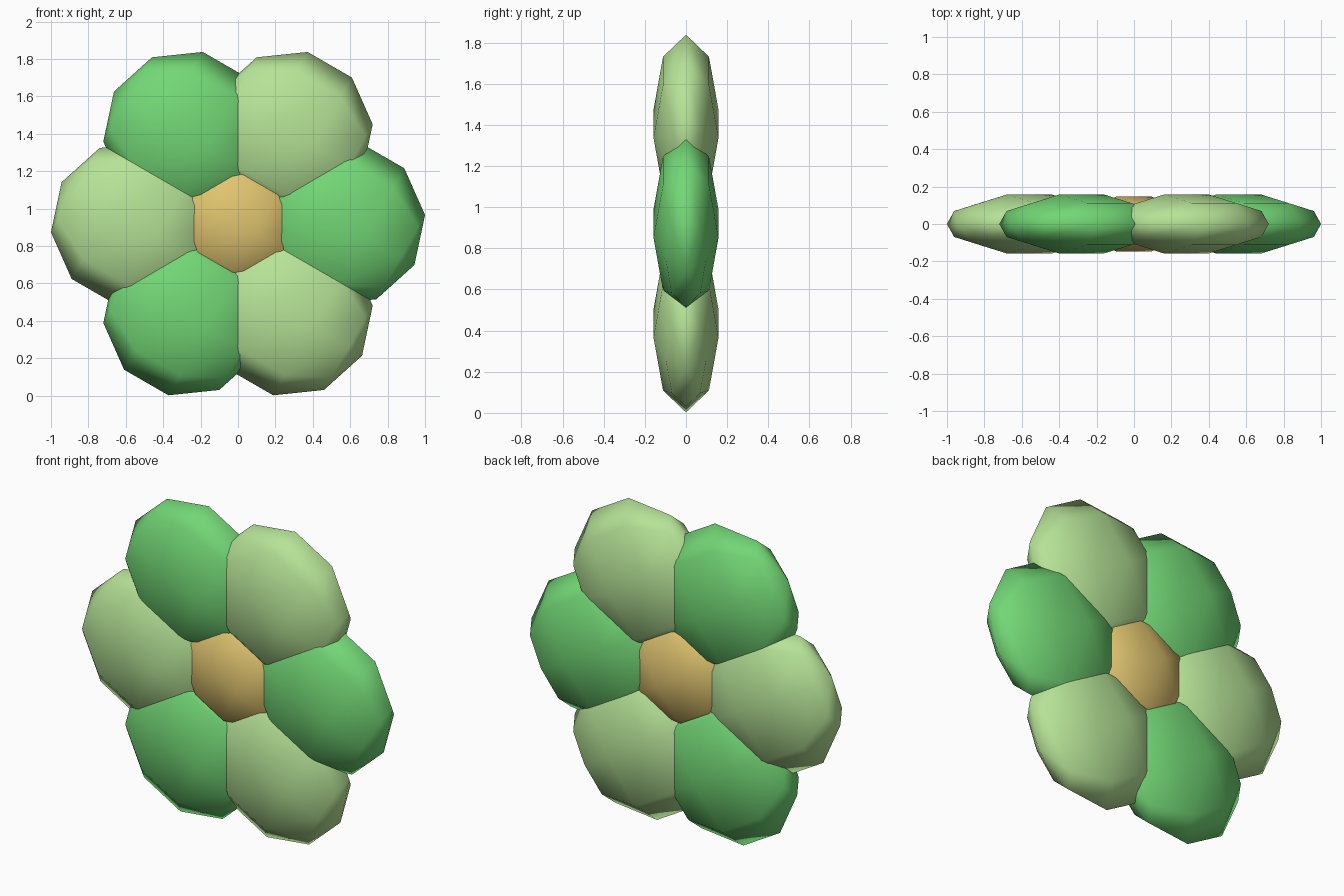
import bpy, math
from mathutils import Matrix

cube = bpy.data.objects.get("Cube")
if cube:
    bpy.data.objects.remove(cube, do_unlink=True)


def make_material(name, rgb):
    mat = bpy.data.materials.new(name)
    mat.use_nodes = True
    colour = (*rgb, 1.0)
    mat.diffuse_color = colour
    mat.node_tree.nodes["Principled BSDF"].inputs["Base Color"].default_value = colour
    return mat


deep_green = make_material("deep_green", (0.17, 0.68, 0.18))
pale_green = make_material("pale_green", (0.47, 0.77, 0.31))
gold = make_material("gold", (0.74, 0.55, 0.16))

CENTRE_Z = 0.92
PETAL_OFFSET = 0.56


def flat_blob(name, x, z, radius, depth, mat):
    """Coarse sphere with a tilted pole, flattened front to back."""
    bpy.ops.mesh.primitive_uv_sphere_add(segments=8, ring_count=5, radius=1)
    obj = bpy.context.object
    obj.name = name
    tilt = Matrix.Rotation(math.radians(-60), 4, 'Y')
    squash = Matrix.Diagonal((radius, depth, radius, 1))
    obj.data.transform(squash @ tilt)
    obj.location = (x, 0, z)
    obj.data.materials.append(mat)
    bpy.ops.object.shade_smooth()
    return obj


# Six petals in a ring, alternating colours
names = ["left", "upper_left", "upper_right", "right", "lower_right", "lower_left"]
for i, side in enumerate(names):
    angle = math.radians(60 * i)
    flat_blob(side + "_petal",
              PETAL_OFFSET * math.cos(angle),
              CENTRE_Z + PETAL_OFFSET * math.sin(angle),
              0.4425, 0.166, pale_green if i % 2 else deep_green)

# Flower centre
flat_blob("flower_centre", 0, CENTRE_Z, 0.34, 0.155, gold)
